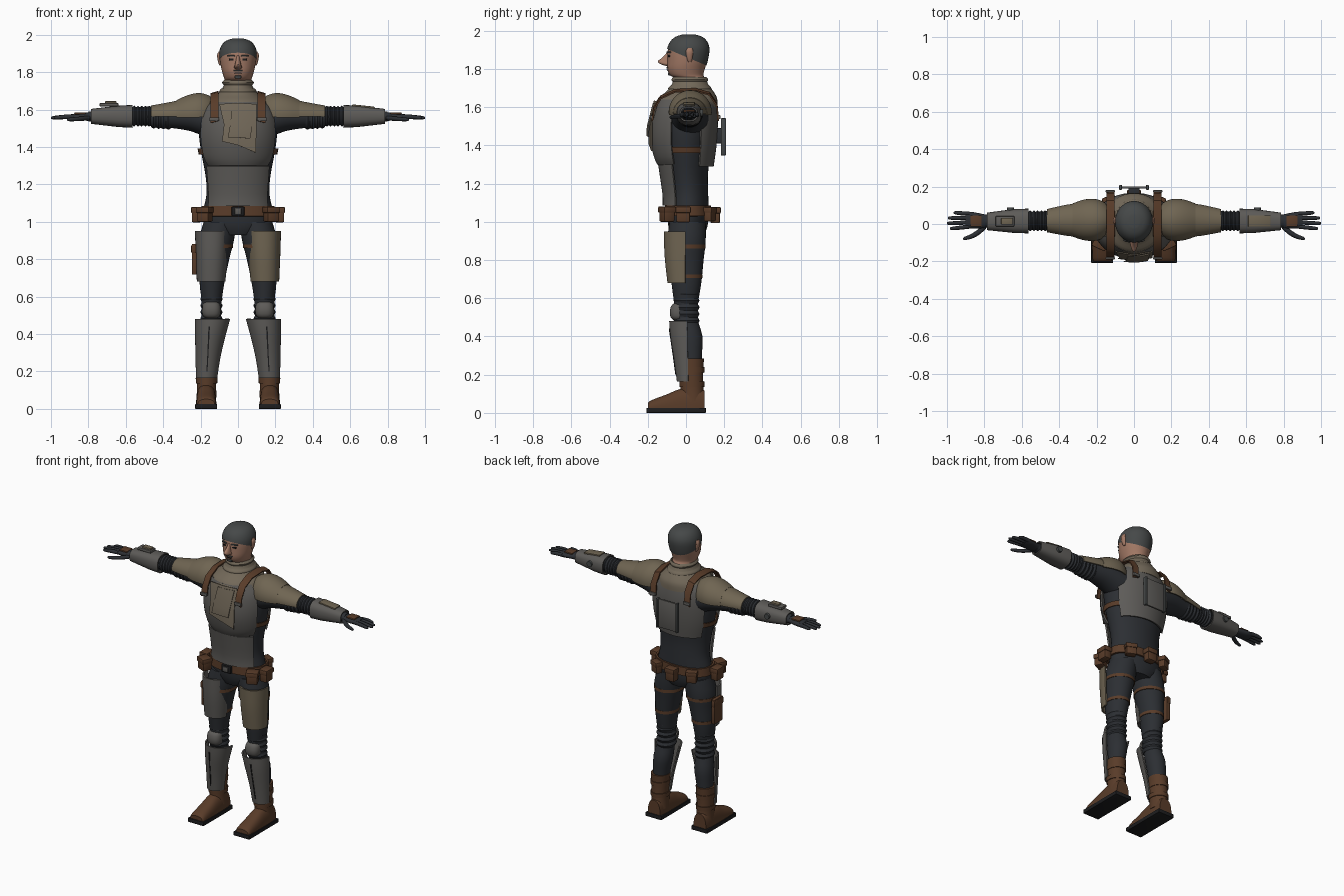
import bpy, bmesh, math
from mathutils import Matrix, Vector

COL = dict(suit=(.025, .028, .033), armor=(.11, .105, .098), tan=(.16, .13, .085), cloth=(.17, .14, .10),
           brown=(.10, .045, .022), skin=(.36, .19, .13), hair=(.06, .065, .065), black=(.012, .012, .013))
MATS = {}
for k, c in COL.items():
    MATS[k] = bpy.data.materials.new(k)
    MATS[k].diffuse_color = (*c, 1)


def add(name, bm, mat, mirror=False, side=1):
    bmesh.ops.scale(bm, vec=(side, 1, 1), verts=bm.verts)
    bmesh.ops.recalc_face_normals(bm, faces=bm.faces)
    me = bpy.data.meshes.new(name)
    bm.to_mesh(me)
    bm.free()
    me.materials.append(MATS[mat])
    me.shade_smooth()
    me.set_sharp_from_angle(angle=math.radians(38))
    ob = bpy.data.objects.new(name, me)
    bpy.context.collection.objects.link(ob)
    if mirror:
        ob.modifiers.new("mirror", 'MIRROR').use_mirror_merge = False
    return ob


def skin_rows(rows, closed, cap, thick):
    """Join rows of points into a surface, optionally capped or thickened."""
    bm = bmesh.new()
    vs = [[bm.verts.new(p) for p in r] for r in rows]
    n = len(rows[0])
    for a, b in zip(vs, vs[1:]):
        for i in range(n if closed else n - 1):
            j = (i + 1) % n
            bm.faces.new((a[i], a[j], b[j], b[i]))
    if cap:
        bm.faces.new(vs[0])
        bm.faces.new(vs[-1])
    bmesh.ops.recalc_face_normals(bm, faces=bm.faces)
    if thick:
        bmesh.ops.solidify(bm, geom=bm.faces[:], thickness=thick)
    return bm


def smooth_rings(rings, sub):
    """Catmull-Rom interpolation between section rings."""
    out = []
    for i in range(len(rings) - 1):
        p = [rings[max(0, min(len(rings) - 1, i + k))] for k in (-1, 0, 1, 2)]
        for s in range(sub):
            t = s / sub
            out.append(tuple(.5 * (2 * b + (c - a) * t + (2 * a - 5 * b + 4 * c - d) * t * t + (3 * b - a - 3 * c + d) * t ** 3)
                             for a, b, c, d in zip(*p)))
    return out + [rings[-1]]


def loft(name, mat, rings, axis='z', arc=None, thick=0, cap=None, n=28, p=2, sub=3, mirror=False, side=1, cut=None):
    """Rings are (position on axis, centre a, centre b, radius a, radius b)."""
    if sub > 1:
        rings = smooth_rings(rings, sub)
    a0, a1 = arc or (0, 360)
    angs = [math.radians(a0 + (a1 - a0) * i / (n if not arc else n - 1)) for i in range(n)]
    f = lambda v: math.copysign(abs(v) ** (2 / p), v)
    rows = []
    for t, a, b, ra, rb in rings:
        row = []
        for g in angs:
            u, v = a + ra * f(math.cos(g)), b + rb * f(math.sin(g))
            row.append({'z': (u, v, t), 'x': (t, u, v), 'y': (u, t, v)}[axis])
        rows.append(row)
    bm = skin_rows(rows, not arc, (not thick) if cap is None else cap, thick)
    if cut:
        bmesh.ops.bisect_plane(bm, geom=bm.verts[:] + bm.edges[:] + bm.faces[:], plane_co=cut[0], plane_no=cut[1], clear_inner=True)
    return add(name, bm, mat, mirror, side)


def box(name, mat, c, s, bevel=.006, rot=(0, 0, 0), mirror=False):
    bm = bmesh.new()
    m = Matrix.Translation(c)
    for ang, ax in zip(rot, 'XYZ'):
        m = m @ Matrix.Rotation(math.radians(ang), 4, ax)
    bmesh.ops.create_cube(bm, size=1, matrix=m @ Matrix.Diagonal((*s, 1)))
    if bevel:
        bmesh.ops.bevel(bm, geom=bm.edges[:], offset=min(bevel, min(s) * .3), segments=2, affect='EDGES', profile=.5)
    return add(name, bm, mat, mirror)


def pouch(name, c, s, rotz=0, mirror=False):
    box(name, 'brown', c, s, .008, (0, 0, rotz), mirror)
    box(name + "_flap", 'brown', (c[0], c[1], c[2] + s[2] * .3), (s[0] + .008, s[1] + .008, s[2] * .4), .005, (0, 0, rotz), mirror)


# Head and face
skull = [(1.70, 0, .025, .065, .072), (1.75, 0, .018, .07, .08), (1.768, 0, .003, .074, .088), (1.80, 0, 0, .084, .098),
         (1.84, 0, .006, .093, .104), (1.90, 0, .012, .097, .107), (1.94, 0, .014, .084, .093), (1.965, 0, .015, .06, .066),
         (1.977, 0, .015, .025, .03)]
loft("head", 'skin', skull, n=36)
loft("hair_cap", 'hair', [(z + .003, x, y, a + .004, b + .004) for z, x, y, a, b in skull], n=36, cut=((0, -.1, 1.905), (0, .42, 1)))
loft("nose", 'skin', [(1.89, 0, -.085, .008, .012), (1.86, 0, -.096, .012, .028), (1.84, 0, -.104, .017, .045),
                      (1.825, 0, -.098, .021, .036), (1.815, 0, -.09, .012, .012)], n=14)
loft("ear", 'skin', [(1.835, .092, .02, .006, .008), (1.85, .096, .019, .009, .013), (1.89, .1, .018, .012, .02),
                     (1.91, .097, .02, .006, .012)], n=14, mirror=True)
box("eye", 'black', (.035, -.088, 1.868), (.026, .014, .01), mirror=True)
box("eyebrow", 'hair', (.037, -.09, 1.887), (.042, .012, .008), rot=(0, 0, 18), mirror=True)
box("moustache", 'hair', (0, -.096, 1.807), (.05, .012, .008))
box("mouth", 'black', (0, -.096, 1.795), (.035, .01, .006))
box("chin_beard", 'hair', (0, -.086, 1.774), (.035, .018, .016))

# Torso suit and neck cloth
loft("torso_suit", 'suit', [(.93, 0, .01, .11, .085), (.98, 0, .01, .178, .103), (1.06, 0, .01, .185, .108), (1.15, 0, .01, .168, .106),
                            (1.25, 0, .003, .174, .112), (1.38, 0, 0, .198, .13), (1.5, 0, 0, .21, .145), (1.6, 0, .005, .19, .14),
                            (1.66, 0, .015, .13, .12), (1.70, 0, .02, .08, .09)], n=40)
loft("neck_cloth", 'cloth', [(1.755, 0, .02, .07, .083), (1.72, 0, .021, .08, .095), (1.68, 0, .02, .115, .125),
                             (1.645, 0, .008, .155, .155), (1.60, 0, 0, .175, .165)], thick=.008, n=40)
for i, z in enumerate((1.745, 1.70)):
    loft("cloth_fold", 'cloth', [(z - .012, 0, .02, .078 + .02 * i, .091 + .02 * i), (z, 0, .02, .085 + .015 * i, .096 + .017 * i),
                                 (z + .014, 0, .02, .074 + .014 * i, .086 + .014 * i)], cap=False, n=40)

# Chest, back and abdomen plates
loft("chest_plate", 'armor', [(1.30, 0, 0, .175, .15), (1.34, 0, 0, .2, .168), (1.42, 0, 0, .217, .186), (1.5, 0, 0, .22, .186),
                              (1.58, 0, 0, .205, .17), (1.64, 0, 0, .16, .15)], arc=(-155, -25), thick=.01)
loft("back_plate", 'armor', [(1.29, 0, .01, .185, .135), (1.4, 0, .01, .21, .15), (1.52, 0, .01, .217, .157),
                             (1.6, 0, .01, .2, .15), (1.65, 0, .01, .15, .14)], arc=(27, 153), thick=.01)
loft("abdomen_plate", 'armor', [(1.085, 0, .01, .176, .122), (1.15, 0, .01, .174, .124), (1.3, 0, 0, .186, .136)],
     arc=(-150, -30), thick=.01)
loft("side_strap", 'brown', [(1.362, 0, 0, .204, .137), (1.392, 0, 0, .21, .141)], cap=False, thick=.006, n=40, sub=1)

# Hanging front cloth in two layers and shoulder straps
add("front_flap", skin_rows([[(-.1, -.15, 1.63), (0, -.168, 1.635), (.1, -.15, 1.63)], [(-.075, -.187, 1.52), (.02, -.197, 1.52), (.1, -.182, 1.52)],
                             [(-.085, -.187, 1.43), (0, -.197, 1.41), (.095, -.182, 1.37)]], False, False, .006), 'cloth')
add("front_flap_layer", skin_rows([[(-.03, -.172, 1.62), (.03, -.174, 1.62), (.085, -.162, 1.62)], [(-.045, -.202, 1.5), (.02, -.205, 1.5), (.075, -.197, 1.5)],
                                   [(-.055, -.203, 1.45), (.01, -.207, 1.45), (.065, -.2, 1.445)]], False, False, .006), 'cloth')
path = [(-.18, 1.54), (-.172, 1.6), (-.135, 1.66), (-.06, 1.695), (.05, 1.70), (.125, 1.68), (.165, 1.62), (.172, 1.54)]
add("shoulder_strap", skin_rows([[(.105, y, z), (.148, y, z - .012)] for y, z in path], False, False, .008), 'brown', True)
for y in (-.183, .175):
    box("strap_buckle", 'armor', (.127, y, 1.548), (.05, .012, .02), .003, mirror=True)

# Back panel
box("back_panel", 'armor', (0, .195, 1.445), (.14, .012, .19), .003)
box("panel_rail", 'hair', (.072, .196, 1.445), (.014, .026, .195), .003, mirror=True)
box("panel_mount", 'suit', (0, .175, 1.45), (.06, .04, .08), .004)

# Belt, buckle and pouches
loft("belt", 'brown', [(1.03, 0, .01, .2, .122), (1.085, 0, .01, .195, .12)], thick=.012, p=2.3, n=40, sub=1)
box("buckle", 'black', (0, -.12, 1.056), (.068, .02, .05), .004)
box("buckle_inset", 'armor', (0, -.13, 1.056), (.036, .01, .03), .003)
pouch("side_pouch", (.222, -.015, 1.038), (.05, .072, .082), mirror=True)
pouch("front_pouch", (.178, -.1, 1.04), (.07, .06, .08), 25, True)
pouch("rear_pouch", (.13, .125, 1.04), (.065, .045, .075), -25, True)
pouch("back_pouch", (0, .153, 1.035), (.065, .05, .085))

# Shoulder armour, arms and ribbed elbows
loft("arm_suit", 'suit', [(.14, .02, 1.54, .1, .1), (.25, .02, 1.562, .088, .078), (.35, .02, 1.565, .068, .064), (.46, .018, 1.565, .052, .052),
                          (.58, .016, 1.565, .046, .046), (.80, .015, 1.563, .034, .026)], 'x', mirror=True)
loft("shoulder_dome", 'tan', [(.125, .022, 1.575, .065, .08), (.16, .022, 1.575, .095, .103), (.21, .022, 1.575, .112, .114), (.27, .022, 1.573, .108, .104),
                              (.33, .021, 1.57, .088, .08)], 'x', arc=(-8, 188), thick=.008, mirror=True)
loft("upper_arm_plate", 'tan', [(.29, .021, 1.572, .09, .085), (.36, .02, 1.57, .083, .071), (.465, .018, 1.567, .062, .055)], 'x', arc=(-5, 185), thick=.008, mirror=True)
loft("elbow_ribs", 'suit', [(.465 + .01 * i, .017, 1.565, r, r) for i in range(11) for r in [.056 if i % 2 else .047]], 'x', sub=2, mirror=True)
loft("upper_arm_ribs", 'suit', [(.36 + .013 * i, .02, 1.56, r - .001 * i, r - .001 * i) for i in range(9) for r in [.068 if i % 2 else .062]], 'x', sub=2, mirror=True)

# Gauntlets
loft("gauntlet", 'armor', [(.565, .016, 1.564, .066, .061), (.64, .016, 1.564, .064, .057), (.785, .014, 1.564, .047, .04)], 'x', thick=.008, p=2.6, n=24, sub=1, mirror=True)
loft("gauntlet_fill", 'suit', [(.575, .016, 1.564, .056, .05), (.775, .014, 1.564, .038, .03)], 'x', sub=1, mirror=True)
box("wrist_device", 'armor', (-.69, .015, 1.626), (.10, .055, .018), .004)
box("device_top", 'tan', (-.68, .015, 1.638), (.06, .035, .014), .003)
box("gauntlet_panel", 'tan', (.67, .016, 1.617), (.12, .06, .01), .003, (0, 6, 0))
loft("gauntlet_dial", 'hair', [(.06, .66, 1.57, .02, .02), (.088, .66, 1.57, .018, .018)], 'y', n=20, sub=1, mirror=True)

# Hands
loft("palm", 'suit', [(.775, .014, 1.562, .032, .024), (.82, .016, 1.562, .04, .021), (.87, .02, 1.56, .045, .019), (.90, .022, 1.56, .042, .014)], 'x', mirror=True, n=20)
for i, tip in enumerate((.965, .995, 1.0, .985)):
    y0, y1 = .055 - .023 * i, .06 - .028 * i
    loft("finger", 'suit', [(.88, y0, 1.561, .011, .012), (.925, (y0 + y1) / 2, 1.561, .011, .012), (tip - .012, y1, 1.557, .009, .009), (tip, y1, 1.556, .004, .004)], 'x', n=12, mirror=True)
loft("thumb", 'suit', [(.79, -.005, 1.556, .02, .012), (.83, -.042, 1.552, .017, .012), (.87, -.066, 1.549, .013, .011), (.905, -.077, 1.547, .009, .009), (.914, -.079, 1.547, .004, .004)], 'x', n=12, mirror=True)
box("hand_guard", 'brown', (.845, .016, 1.58), (.06, .06, .01), .004, mirror=True)

# Legs, knee ribs and thigh straps
loft("leg_suit", 'suit', [(1.0, .095, .008, .088, .095), (.9, .116, .003, .094, .1), (.8, .127, .002, .08, .09), (.68, .139, .002, .067, .078),
                          (.57, .141, 0, .053, .062), (.5, .144, 0, .05, .058), (.4, .151, .022, .06, .064), (.3, .16, .027, .052, .056), (.18, .168, .028, .045, .05)], mirror=True)
loft("knee_ribs", 'suit', [(.465 + .0175 * i, .142, .003, r, r + .008) for i in range(11) for r in [.06 if i % 2 else .051]], sub=2, mirror=True)
loft("knee_pad", 'armor', [(.485, .142, -.035, .03, .03), (.5, .142, -.035, .046, .045), (.53, .142, -.035, .05, .05), (.56, .142, -.033, .044, .044), (.572, .142, -.033, .03, .03)], arc=(-180, 0), cap=True, p=2.5, mirror=True)
for z, x, rx, ry in ((.87, .12, .094, .1), (.715, .136, .073, .084)):
    loft("thigh_strap", 'brown', [(z - .01, x, .002, rx, ry), (z + .01, x, .002, rx, ry)], thick=.005, sub=1, mirror=True)

# Thigh plates, holster and shin plates
for s, m in ((1, 'tan'), (-1, 'armor')):
    loft("thigh_plate", m, [(.95, .138, -.002, .092, .114), (.82, .14, -.004, .086, .108), (.68, .143, -.004, .077, .093)], arc=(-168, 0), thick=.01, p=2.2, side=s)
box("holster", 'brown', (-.234, .005, .80), (.026, .09, .165), .006)
box("holster_top", 'brown', (-.237, .005, .855), (.026, .096, .045), .006)
loft("shin_plate", 'armor', [(.48, .136, .01, .094, .098), (.4, .147, .01, .083, .092), (.28, .16, .012, .067, .075), (.165, .168, .014, .057, .062)], arc=(-178, -2), thick=.009, mirror=True)
add("shin_slit", skin_rows([[(.150, -.09, .44), (.158, -.09, .44)], [(.158, -.068, .29), (.164, -.068, .29)], [(.163, -.056, .2), (.169, -.056, .2)]], False, False, .006), 'black', True)

# Boots
loft("boot_shaft", 'brown', [(.06, .168, .035, .054, .062), (.12, .168, .032, .051, .06), (.2, .168, .03, .053, .06), (.285, .166, .03, .058, .064)], mirror=True)
loft("boot_foot", 'brown', [(-.2, .17, .022, .045, .03), (-.18, .17, .022, .052, .045), (-.1, .17, .022, .054, .075), (-.04, .17, .022, .054, .1), (.04, .17, .022, .053, .115), (.097, .17, .022, .046, .095)],
     'y', arc=(0, 180), cap=True, p=2.5, mirror=True)
for z in (.15, .225):
    loft("boot_strap", 'brown', [(z - .014, .168, .031, .057, .065), (z + .014, .168, .031, .058, .066)], thick=.005, sub=1, mirror=True)
box("boot_sole", 'black', (.17, -.052, .013), (.118, .312, .026), .003, mirror=True)
